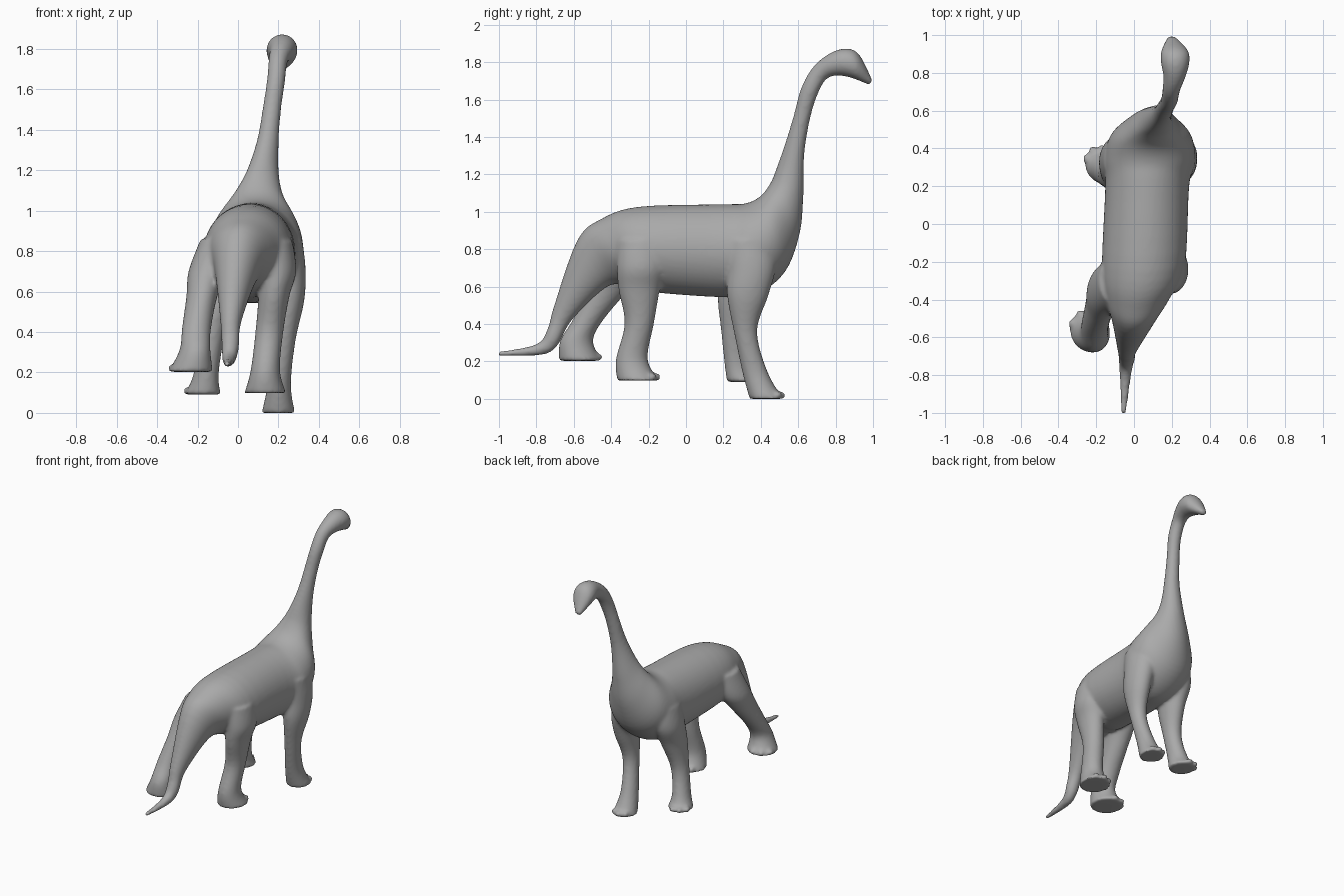
import bpy, bmesh, math
from mathutils import Vector, Matrix

if "Cube" in bpy.data.objects:
    bpy.data.objects.remove(bpy.data.objects["Cube"], do_unlink=True)

# Single grey skin
skin = bpy.data.materials.new("grey_skin")
skin.use_nodes = True
GREY = (0.4, 0.4, 0.4, 1)
skin.diffuse_color = GREY
skin.node_tree.nodes["Principled BSDF"].inputs["Base Color"].default_value = GREY


def spline(rows, steps=5):
    """Catmull-Rom interpolation through rows of numbers."""
    out = []
    for i in range(len(rows) - 1):
        a, b = rows[max(i - 1, 0)], rows[i]
        c, d = rows[i + 1], rows[min(i + 2, len(rows) - 1)]
        for s in range(steps):
            t = s / steps
            out.append([0.5 * (2 * q + (r - p) * t + (2 * p - 5 * q + 4 * r - u) * t * t
                               + (3 * q - p - 3 * r + u) * t ** 3)
                        for p, q, r, u in zip(a, b, c, d)])
    return out + [list(rows[-1])]


def loft(bm, rings, sides=48):
    """Closed tube through rings of (centre, half axis u, half axis v)."""
    loops = []
    for c, u, v in rings:
        angles = [2 * math.pi * k / sides for k in range(sides)]
        loops.append([bm.verts.new(c + u * math.cos(a) + v * math.sin(a)) for a in angles])
    for p, q in zip(loops, loops[1:]):
        for k in range(sides):
            n = (k + 1) % sides
            bm.faces.new((p[k], p[n], q[n], q[k]))
    bm.faces.new(loops[0][::-1])
    bm.faces.new(loops[-1])


bm = bmesh.new()

# Tail, trunk, neck and head: back edge (y, z), belly edge (y, z), centre x, half width
SPINE = [
    (-1.005, .252, -1.005, .230, -.055, .014), (-.80, .292, -.78, .233, -.045, .032),
    (-.738, .38, -.69, .28, -.038, .043), (-.705, .50, -.61, .42, -.035, .053),
    (-.58, .85, -.42, .60, -.003, .115), (-.45, .963, -.30, .60, .02, .175),
    (-.25, 1.027, -.18, .57, .05, .22), (.20, 1.04, .20, .543, .07, .222),
    (.32, 1.045, .38, .56, .083, .24), (.40, 1.085, .53, .68, .09, .213),
    (.455, 1.16, .607, .88, .10, .135), (.49, 1.25, .627, 1.08, .12, .083),
    (.535, 1.38, .632, 1.30, .147, .054), (.577, 1.52, .66, 1.48, .167, .046),
    (.615, 1.66, .697, 1.61, .187, .045), (.68, 1.775, .745, 1.703, .198, .047),
    (.77, 1.848, .80, 1.728, .215, .06), (.86, 1.873, .86, 1.722, .218, .076),
    (.928, 1.838, .912, 1.706, .215, .07), (.998, 1.70, .98, 1.677, .198, .022),
]
loft(bm, [(Vector((x, (yt + yb) / 2, (zt + zb) / 2)), Vector((w, 0, 0)),
           Vector((0, (yt - yb) / 2, (zt - zb) / 2)))
          for yt, zt, yb, zb, x, w in spline(SPINE)])

# Half width and half depth shared by all legs: hip, thigh, knee, shin, ankle, sole
GIRTH = [(.10, .135), (.095, .13), (.077, .11), (.06, .068), (.063, .074), (.09, .098)]


def leg(path, thickness, turn):
    """Leg along (x, y, z) joints; thickness scales and turn twists it below the knee."""
    rows = []
    for i, (joint, girth) in enumerate(zip(path, GIRTH)):
        scale = thickness if i > 2 else 1
        twist = math.radians(turn) * max(0, i - 3) / 2
        rows.append((*joint, girth[0] * scale, girth[1] * scale, twist))
    loft(bm, [(Vector((x, y, z)), Vector((math.cos(t), math.sin(t), 0)) * rx,
               Vector((-math.sin(t), math.cos(t), 0)) * ry)
              for x, y, z, rx, ry, t in spline(rows)])
    # Three blunt toes along the front of the foot
    x, y, z, rx, ry, t = rows[-1]
    foot = Matrix.Translation((x, y, z + .02)) @ Matrix.Rotation(t, 4, "Z")
    for a in (-.7, 0, .7):
        at = foot @ Matrix.Translation((math.sin(a) * rx * .82, math.cos(a) * ry * .82, 0))
        bmesh.ops.create_uvsphere(bm, u_segments=12, v_segments=8, radius=1,
                                  matrix=at @ Matrix.Diagonal((.024, .03, .02, 1)))


# Rear right, rear left, front left and front right legs
leg([(-.085, -.30, .86), (-.15, -.35, .70), (-.178, -.42, .58),
     (-.205, -.525, .42), (-.213, -.585, .31), (-.235, -.565, .203)], 1.2, 30)
leg([(.17, -.235, .85), (.193, -.24, .70), (.178, -.25, .58),
     (.155, -.25, .40), (.135, -.29, .21), (.135, -.255, .098)], 1.15, 0)
leg([(.22, .34, .85), (.24, .35, .70), (.25, .33, .55),
     (.23, .318, .36), (.204, .37, .14), (.20, .43, 0)], .92, 0)
leg([(-.06, .34, .85), (-.09, .33, .70), (-.10, .28, .55),
     (-.13, .256, .36), (-.16, .28, .18), (-.175, .315, .09)], 1, 30)

bmesh.ops.recalc_face_normals(bm, faces=bm.faces)
mesh = bpy.data.meshes.new("dinosaur_body")
bm.to_mesh(mesh)
bm.free()
mesh.materials.append(skin)
body = bpy.data.objects.new("dinosaur_body", mesh)
bpy.context.collection.objects.link(body)

# Fuse the parts into one skin and soften the joints
fuse = body.modifiers.new("fuse", "REMESH")
fuse.mode = "VOXEL"
fuse.voxel_size = 0.011
fuse.use_smooth_shade = True
soften = body.modifiers.new("soften", "SMOOTH")
soften.factor = 0.5
soften.iterations = 8
